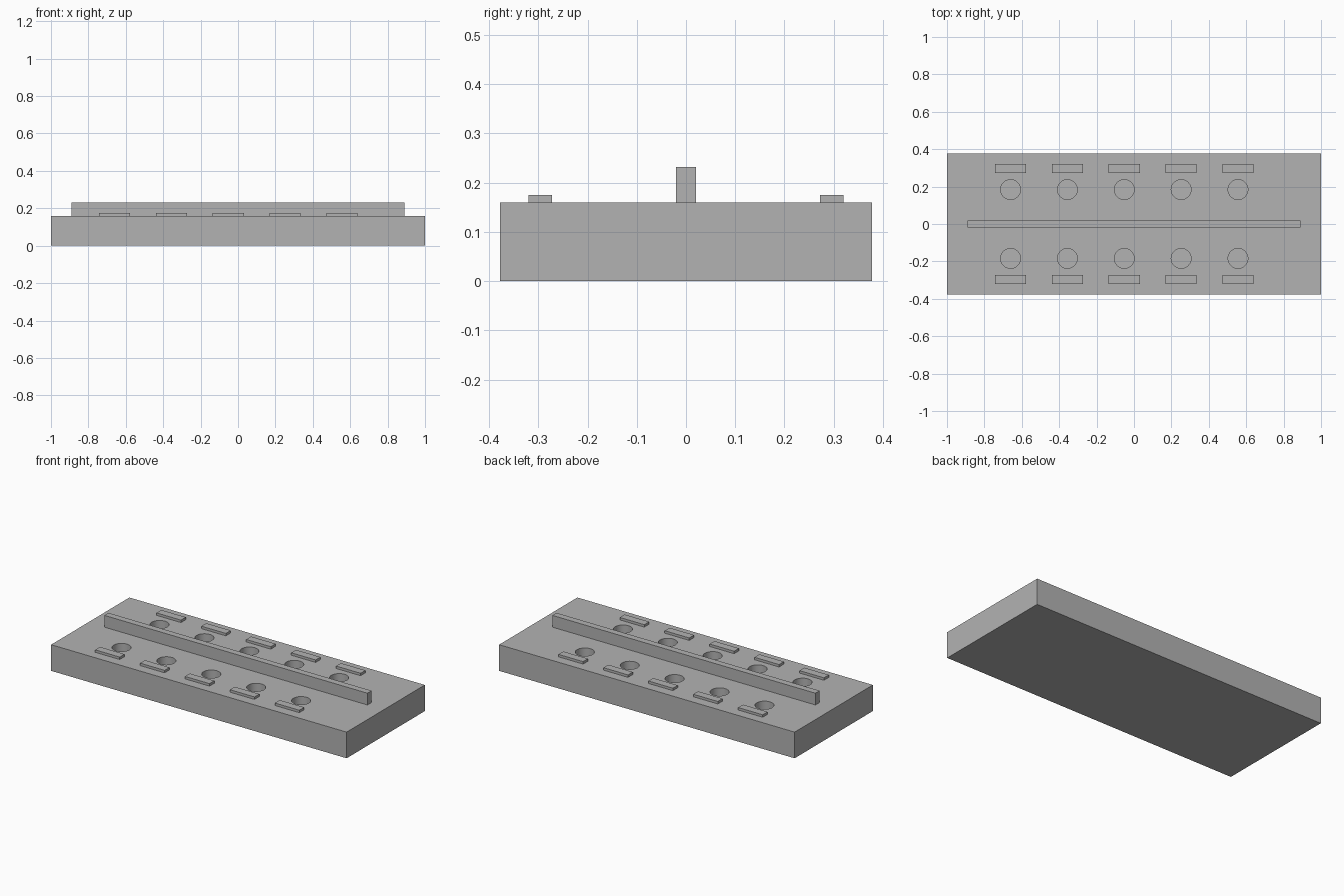
import bpy
import bmesh
from mathutils import Matrix, Vector

if "Cube" in bpy.data.objects:
    bpy.data.objects.remove(bpy.data.objects["Cube"], do_unlink=True)

# Single grey material
grey = bpy.data.materials.new("plain grey")
grey.use_nodes = True
colour = (0.45, 0.45, 0.45, 1)
grey.diffuse_color = colour
grey.node_tree.nodes["Principled BSDF"].inputs["Base Color"].default_value = colour

TOP = 0.16
COLUMNS = [-0.66 + 0.304 * i for i in range(5)]


def box(name, size, centre_xy, bottom):
    bpy.ops.mesh.primitive_cube_add(size=1)
    ob = bpy.context.object
    ob.name = ob.data.name = name
    x, y = centre_xy
    ob.data.transform(Matrix.Translation((x, y, bottom + size[2] / 2))
                      @ Matrix.Diagonal(Vector((*size, 1))))
    ob.data.materials.append(grey)
    return ob


# Slab and centre divider
base = box("base_slab", (2, 0.756, TOP), (0, 0), 0)
box("centre_rail", (1.78, 0.04, 0.072), (0, 0), TOP)

# Label plates along both long edges
for side, sign in (("front", -1), ("back", 1)):
    for i, x in enumerate(COLUMNS):
        box(f"{side}_plate_{i + 1}", (0.166, 0.047, 0.015), (x, sign * 0.296), TOP)

# Blind round holes, cut with one joined set of cylinders
depth = 0.11
bm = bmesh.new()
for sign in (-1, 1):
    for x in COLUMNS:
        bmesh.ops.create_cone(
            bm, cap_ends=True, segments=48, radius1=0.053, radius2=0.053,
            depth=depth * 2, matrix=Matrix.Translation((x, sign * 0.184, TOP)))
mesh = bpy.data.meshes.new("hole_cutter")
bm.to_mesh(mesh)
bm.free()
mesh.materials.append(grey)
cutter = bpy.data.objects.new("hole_cutter", mesh)
bpy.context.collection.objects.link(cutter)
cutter.hide_render = True

cut = base.modifiers.new("holes", 'BOOLEAN')
cut.operation = 'DIFFERENCE'
cut.solver = 'EXACT'
cut.object = cutter
bpy.ops.object.select_all(action='DESELECT')
base.select_set(True)
bpy.context.view_layer.objects.active = base
bpy.ops.object.modifier_apply(modifier=cut.name)
bpy.data.objects.remove(cutter, do_unlink=True)
bpy.ops.object.shade_smooth_by_angle()
